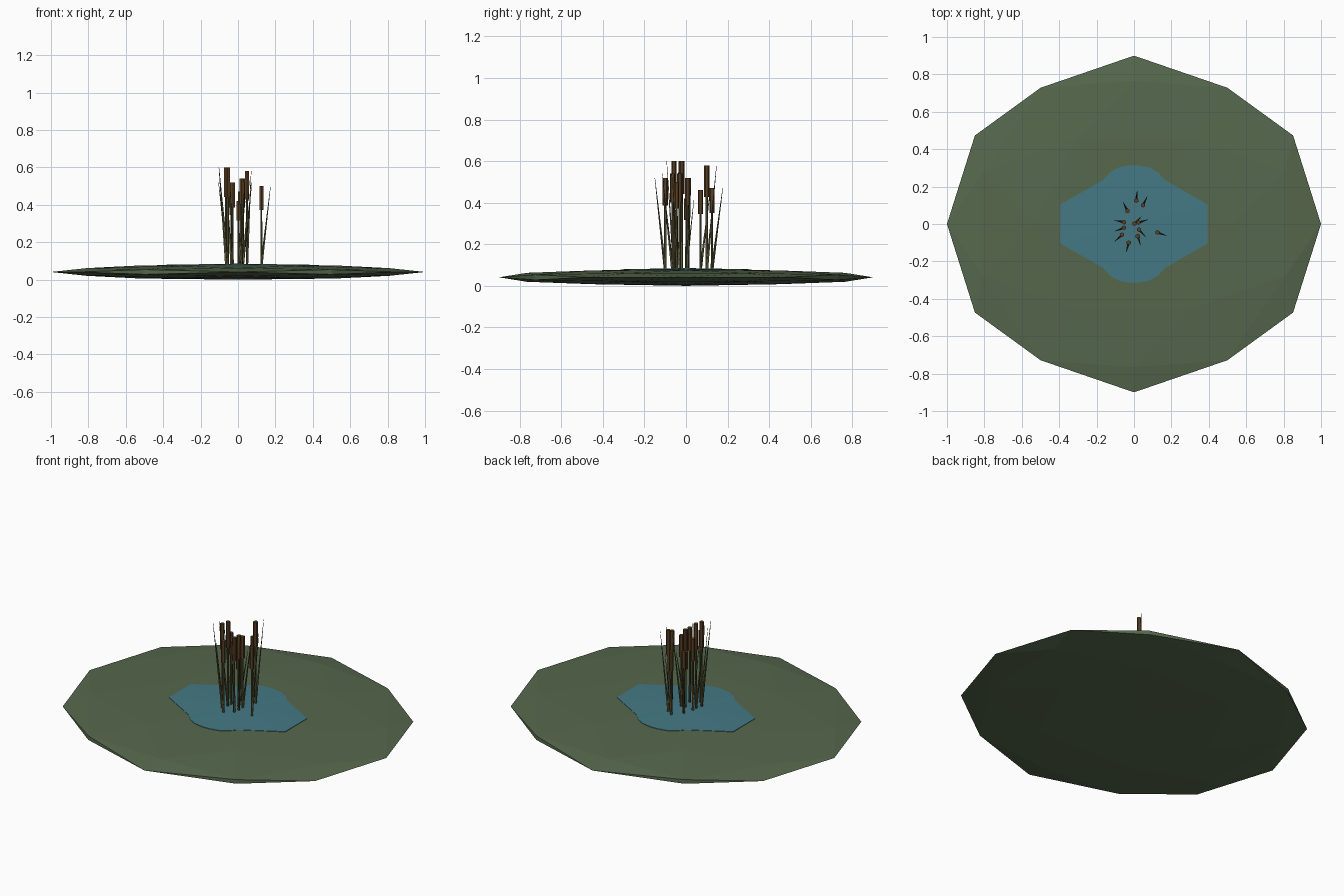
import bpy, bmesh, math
from mathutils import Vector

if "Cube" in bpy.data.objects:
    bpy.data.objects.remove(bpy.data.objects["Cube"])


def mat(name, r, g, b):
    m = bpy.data.materials.new(name)
    lin = [((c / 255 + 0.055) / 1.055) ** 2.4 for c in (r, g, b)]
    m.diffuse_color = (*lin, 1)
    m.use_nodes = True
    m.node_tree.nodes["Principled BSDF"].inputs["Base Color"].default_value = m.diffuse_color
    return m


GRASS = mat("moss_green", 86, 104, 77)
WATER = mat("pond_blue", 68, 121, 133)
STEM = mat("reed_olive", 88, 86, 54)
HEAD = mat("cattail_brown", 90, 64, 36)


def finish(bm, name, material):
    bmesh.ops.recalc_face_normals(bm, faces=bm.faces)
    me = bpy.data.meshes.new(name)
    bm.to_mesh(me)
    bm.free()
    ob = bpy.data.objects.new(name, me)
    me.materials.append(material)
    bpy.context.collection.objects.link(ob)
    return ob


def rod(name, a, b, r1, r2, sides, material):
    """Tapered prism from point a to point b."""
    a, b = Vector(a), Vector(b)
    d = b - a
    bm = bmesh.new()
    bmesh.ops.create_cone(bm, cap_ends=True, segments=sides, radius1=r1,
                          radius2=r2, depth=d.length)
    bm.transform(d.to_track_quat('Z', 'Y').to_matrix().to_4x4())
    bmesh.ops.translate(bm, verts=bm.verts, vec=(a + b) / 2)
    return finish(bm, name, material)


# ground: once-subdivided icosahedron, squashed to a thin lens
phi = (1 + 5 ** 0.5) / 2
ico = []
for s in (-1, 1):
    for t in (-phi, phi):
        ico += [Vector((t, s, 0)), Vector((0, t, s)), Vector((s, 0, t))]
points = [v.normalized() for v in ico]
for i, p in enumerate(ico):
    for q in ico[:i]:
        if (p - q).length < 2.1:
            points.append((p + q).normalized())
H = 0.041
bm = bmesh.new()
for p in points:
    bm.verts.new(p)
bmesh.ops.convex_hull(bm, input=bm.verts)
for v in bm.verts:
    v.co = (v.co.x, v.co.y * 0.9, H + v.co.z * H)
finish(bm, "ground", GRASS)

# pond: thin, gently domed sheet with a four-way mirrored outline
quarter = [(0.392, 0.105), (0.165, 0.235), (0.13, 0.275), (0.08, 0.303), (0.025, 0.314)]
rim = (quarter + [(-x, y) for x, y in reversed(quarter)]
       + [(-x, -y) for x, y in quarter] + [(x, -y) for x, y in reversed(quarter)])
bm = bmesh.new()
top = [bm.verts.new((x, y, 0.0795)) for x, y in rim]
low = [bm.verts.new((x, y, 0.07)) for x, y in rim]
mid = bm.verts.new((0, 0, 0.0855))
n = len(rim)
for i in range(n):
    j = (i + 1) % n
    bm.faces.new((mid, top[i], top[j]))
    bm.faces.new((top[i], low[i], low[j], top[j]))
bm.faces.new(low[::-1])
finish(bm, "pond", WATER)

# cattails: x, y, top height
reeds = [(-0.035, 0.07, 0.46), (0.012, 0.125, 0.47), (0.048, 0.10, 0.58),
         (-0.053, 0.01, 0.52), (-0.053, -0.02, 0.60), (-0.064, -0.058, 0.60),
         (-0.028, -0.10, 0.52), (0.02, -0.065, 0.54), (0.027, -0.03, 0.54),
         (0.002, 0.002, 0.42), (0.025, 0.008, 0.52), (0.125, -0.045, 0.50)]
BASE = 0.075
for k, (x, y, z) in enumerate(reeds, 1):
    h = z - BASE
    out = Vector((x, y, 0)).normalized() * 0.052
    rod(f"stem_{k}", (x, y, BASE), (x, y, z - 0.05), 0.006, 0.005, 6, STEM)
    rod(f"cattail_{k}", (x, y, z - 0.3 * h), (x, y, z), 0.0125, 0.0125, 6, HEAD)
    # leaf leaning away from the middle
    rod(f"leaf_{k}", (x, y, BASE), (x + out.x, y + out.y, z), 0.007, 0.001, 4, STEM)
